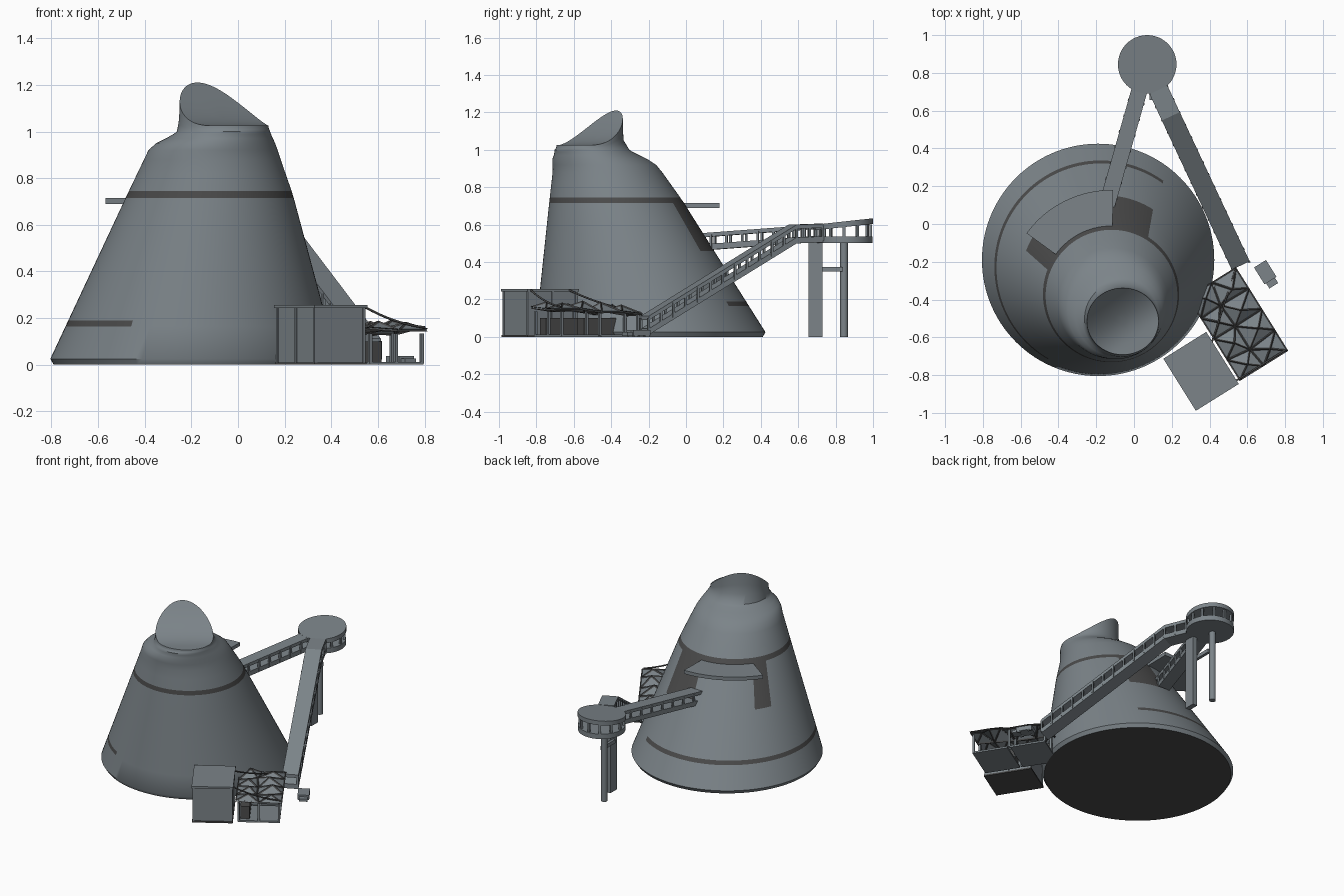
import bpy, bmesh, math, random
from mathutils import Vector, Matrix

random.seed(4)
cube = bpy.data.objects.get("Cube")
if cube:
    bpy.data.objects.remove(cube, do_unlink=True)


def material(name, rgb):
    m = bpy.data.materials.new(name)
    m.use_nodes = True
    m.diffuse_color = (*rgb, 1)
    m.node_tree.nodes["Principled BSDF"].inputs["Base Color"].default_value = (*rgb, 1)
    return m


GREY = material("concrete grey", (0.2, 0.23, 0.25))
DARK = material("dark grey", (0.07, 0.07, 0.07))


def finish(name, bm, mats=(GREY,), smooth=None):
    bmesh.ops.recalc_face_normals(bm, faces=bm.faces)
    me = bpy.data.meshes.new(name)
    bm.to_mesh(me)
    bm.free()
    for m in mats:
        me.materials.append(m)
    ob = bpy.data.objects.new(name, me)
    bpy.context.collection.objects.link(ob)
    if smooth:
        bpy.ops.object.select_all(action="DESELECT")
        ob.select_set(True)
        bpy.context.view_layer.objects.active = ob
        bpy.ops.object.shade_smooth_by_angle(angle=math.radians(smooth))
    return ob


def add_box(bm, centre, size, turn=0.0):
    mat = Matrix.Translation(centre) @ Matrix.Rotation(turn, 4, "Z") @ Matrix.Diagonal((*size, 1))
    bmesh.ops.create_cube(bm, size=1, matrix=mat)


def box(name, centre, size, turn=0.0, mat=GREY):
    bm = bmesh.new()
    add_box(bm, centre, size, turn)
    return finish(name, bm, (mat,))


def add_cylinder(bm, centre, radius, height, sides=32):
    return bmesh.ops.create_cone(bm, cap_ends=True, segments=sides, radius1=radius, radius2=radius,
                                 depth=height, matrix=Matrix.Translation(centre))["verts"]


# --- Leaning cone tower: circular sections as (z, centre x, centre y, radius)
SECTIONS = [(0.0, -0.19, -0.19, 0.60), (0.025, -0.19, -0.19, 0.615), (0.73, -0.12, -0.375, 0.355),
            (0.88, -0.11, -0.42, 0.293), (0.92, -0.107, -0.437, 0.277), (0.95, -0.096, -0.46, 0.255),
            (0.97, -0.08, -0.477, 0.23), (0.99, -0.067, -0.495, 0.208), (1.0, -0.062, -0.503, 0.2)]
MOUTH = (-0.06, -0.515, 0.19, 0.177)
PEAK = math.radians(127)
SEGS = 120


def section(z):
    for a, b in zip(SECTIONS, SECTIONS[1:]):
        if z <= b[0]:
            t = (z - a[0]) / (b[0] - a[0])
            return [p + (q - p) * t for p, q in zip(a, b)][1:]


def scoop(c):
    return 1.025 + 0.185 * (max(0, c + 0.6) / 1.6) ** 2


bm = bmesh.new()
rings = []
angles = [2 * math.pi * i / SEGS for i in range(SEGS)]
for z in (0, 0.025, 0.165, 0.19, 0.3, 0.46, 0.6, 0.715, 0.745, 0.82, 0.88, 0.92, 0.95, 0.97, 0.99, 1.0):
    cx, cy, r = section(z)
    rings.append([bm.verts.new((cx + r * math.cos(a), cy + r * math.sin(a), z)) for a in angles])
# neck rising to the slanted rim, then the scooped top
x0, y0, rx, ry = MOUTH
for t in (0.3, 0.6, 1):
    grow = 1 + 0.05 * (1 - t) ** 2
    rings.append([bm.verts.new((x0 + rx * grow * math.cos(a), y0 + ry * grow * math.sin(a),
                                1 + t * (scoop(math.cos(a - PEAK)) - 1))) for a in angles])
for s in (0.85, 0.65, 0.45, 0.25, 0.1):
    rings.append([bm.verts.new((x0 + rx * s * math.cos(a), y0 + ry * s * math.sin(a),
                                scoop(s * math.cos(a - PEAK)))) for a in angles])
for lo, hi in zip(rings, rings[1:]):
    for i in range(SEGS):
        j = (i + 1) % SEGS
        bm.faces.new((lo[i], lo[j], hi[j], hi[i]))
bm.faces.new(rings[-1])
bm.faces.new(rings[0])
# dark bands, dark openings beside the canopy, dark underside
for f in bm.faces:
    c = f.calc_center_median()
    if c.z < 0.01:
        f.material_index = 1
    elif c.z < 0.99:
        cx, cy, r = section(c.z)
        a = math.degrees(math.atan2(c.y - cy, c.x - cx)) % 360
        upper = 0.715 < c.z < 0.745
        lower = 0.165 < c.z < 0.19 and 54 < a < 241
        opening = 0.46 < c.z < 0.72 and (57 < a < 90 or 145 < a < 160)
        if upper or lower or opening:
            f.material_index = 1
finish("cone_tower", bm, (GREY, DARK), smooth=40)

# --- Canopy: a sector plate on the back of the tower
bm = bmesh.new()
arc = [math.radians(89 + 55 * i / 16) for i in range(17)]
plate = [bm.verts.new((-0.12 + r * math.cos(a), -0.375 + r * math.sin(a), 0.69))
         for r, path in ((0.555, arc), (0.33, arc[::-1])) for a in path]
face = bm.faces.new(plate)
up = bmesh.ops.extrude_face_region(bm, geom=[face])["geom"]
bmesh.ops.translate(bm, vec=(0, 0, 0.025), verts=[v for v in up if isinstance(v, bmesh.types.BMVert)])
finish("back_canopy", bm)


# --- Covered walkways: floor, roof and side posts along a path
def walkway(name, path, width, height, step=0.085):
    bm = bmesh.new()
    pts = [Vector(p) for p in path]
    flat = (pts[-1] - pts[0]).to_2d().normalized()
    side = Vector((-flat.y, flat.x, 0)) * width / 2
    for low, high in ((0, 0.032), (height - 0.022, height)):
        loops = [[bm.verts.new(p + side * s + Vector((0, 0, h)))
                  for s, h in ((-1, low), (1, low), (1, high), (-1, high))] for p in pts]
        for a, b in zip(loops, loops[1:]):
            for i in range(4):
                bm.faces.new((a[i], a[i - 1], b[i - 1], b[i]))
        bm.faces.new(loops[0])
        bm.faces.new(loops[-1])
    for a, b in zip(pts, pts[1:]):
        count = max(1, round((b - a).length / step))
        for i in range(count + 1):
            for s in (-0.93, 0.93):
                p = a.lerp(b, i / count) + side * s + Vector((0, 0, height / 2))
                add_box(bm, p, (0.012, 0.012, height - 0.02), math.atan2(flat.y, flat.x))
    return finish(name, bm)


walkway("tower_bridge", [(0.035, 0.73, 0.51), (-0.155, 0.06, 0.46)], 0.085, 0.092)
walkway("long_ramp", [(0.13, 0.71, 0.505), (0.195, 0.57, 0.5), (0.565, -0.22, 0.012)], 0.105, 0.1)

# --- Round lookout platform with a tilted roof
PAD = Vector((0.07, 0.845, 0))
bm = bmesh.new()
add_cylinder(bm, PAD + Vector((0, 0, 0.52)), 0.153, 0.035, 48)
for v in add_cylinder(bm, PAD + Vector((0, 0, 0.602)), 0.155, 0.03, 48):
    v.co.z += 0.11 * (v.co.y - PAD.y)
for i in range(12):
    a = i * math.tau / 12
    add_box(bm, PAD + Vector((0.143 * math.cos(a), 0.143 * math.sin(a), 0.565)), (0.014, 0.014, 0.07), a)
finish("lookout_platform", bm, smooth=30)
box("platform_pillar", (0.1, 0.693, 0.255), (0.035, 0.075, 0.51))
bm = bmesh.new()
add_cylinder(bm, (0.05, 0.845, 0.255), 0.021, 0.51, 20)
finish("platform_column", bm, smooth=30)
box("pillar_brace", (0.075, 0.77, 0.362), (0.02, 0.14, 0.025))

# --- Entrance buildings share one turned frame: u runs outwards, v runs forwards
TURN = math.radians(32)
U = Vector((math.cos(TURN), math.sin(TURN), 0))
V = Vector((math.sin(TURN), -math.cos(TURN), 0))
HUT = Vector((0.355, -0.78, 0))
TENT = Vector((0.55, -0.53, 0))


def at(origin, u, v, z):
    return origin + U * u + V * v + Vector((0, 0, z))


# hut with a thin overhanging roof, corner trims and dark floor
box("hut_walls", at(HUT, 0, 0, 0.127), (0.25, 0.305, 0.235), TURN)
box("hut_roof", at(HUT, 0, 0, 0.25), (0.268, 0.325, 0.014), TURN)
box("hut_floor", at(HUT, 0, 0, 0.005), (0.262, 0.32, 0.01), TURN, DARK)
bm = bmesh.new()
for u in (-0.122, 0.122):
    for v in (-0.15, 0, 0.15):
        add_box(bm, at(HUT, u, v, 0.127), (0.014, 0.014, 0.235), TURN)
finish("hut_trims", bm)

# pavilion roof: faceted peaks with a strut frame over the same edges
bm = bmesh.new()
bmesh.ops.create_grid(bm, x_segments=2, y_segments=4, size=0.5)
for v in bm.verts:
    inner = abs(v.co.x) < 0.4 and abs(v.co.y) < 0.4
    u, w = v.co.x * 0.3, v.co.y * 0.52
    if inner:
        u, w = u + random.uniform(-0.03, 0.03), w + random.uniform(-0.02, 0.02)
    v.co = at(TENT, u, w, 0.137 + 0.03 * v.co.y + random.uniform(-0.008, 0.008))
poked = bmesh.ops.poke(bm, faces=bm.faces)
for v in poked["verts"]:
    v.co += Vector((random.uniform(-0.02, 0.02), random.uniform(-0.02, 0.02), random.uniform(0.025, 0.05)))
frame = bm.copy()
finish("pavilion_roof", bm)
struts = finish("pavilion_struts", frame, (DARK,))
wire = struts.modifiers.new("struts", "WIREFRAME")
wire.thickness = 0.012

# pavilion floor, posts and counters
bm = bmesh.new()
for v in (-0.125, 0.13):
    add_box(bm, at(TENT, 0, v, 0.006), (0.27, 0.235, 0.012), TURN)
for u in (-0.13, 0, 0.13):
    for v in (-0.24, 0, 0.24):
        add_box(bm, at(TENT, u, v, 0.07), (0.014, 0.014, 0.13), TURN)
finish("pavilion_floor_and_posts", bm)
bm = bmesh.new()
for v in (-0.12, 0.12):
    add_box(bm, at(TENT, -0.09, v, 0.055), (0.06, 0.2, 0.09), TURN)
finish("pavilion_counters", bm, (DARK,))

# sagging cables from the hut roof to the pavilion edge
for n, (a, b) in enumerate([(at(HUT, 0.13, 0.14, 0.25), at(TENT, 0.14, 0.25, 0.16)),
                            (at(HUT, 0.13, -0.1, 0.25), at(TENT, 0.14, -0.25, 0.13))]):
    curve = bpy.data.curves.new("cable", "CURVE")
    curve.dimensions = "3D"
    curve.bevel_depth = 0.005
    line = curve.splines.new("POLY")
    line.points.add(8)
    for i, p in enumerate(line.points):
        t = i / 8
        p.co = (*(a.lerp(b, t) - Vector((0, 0, 0.06 * t * (1 - t)))), 1)
    curve.materials.append(DARK)
    bpy.context.collection.objects.link(bpy.data.objects.new(f"roof_cable_{n + 1}", curve))

# --- Small cart beside the foot of the ramp
bm = bmesh.new()
CART = Vector((0.695, -0.255, 0))
add_box(bm, at(CART, 0, 0, 0.022), (0.075, 0.105, 0.03), TURN)
add_box(bm, at(CART, 0, 0.06, 0.016), (0.055, 0.05, 0.02), TURN)
for u in (-0.03, 0.03):
    for v in (-0.035, 0.035):
        add_box(bm, at(CART, u, v, 0.008), (0.012, 0.024, 0.016), TURN)
finish("small_cart", bm)
